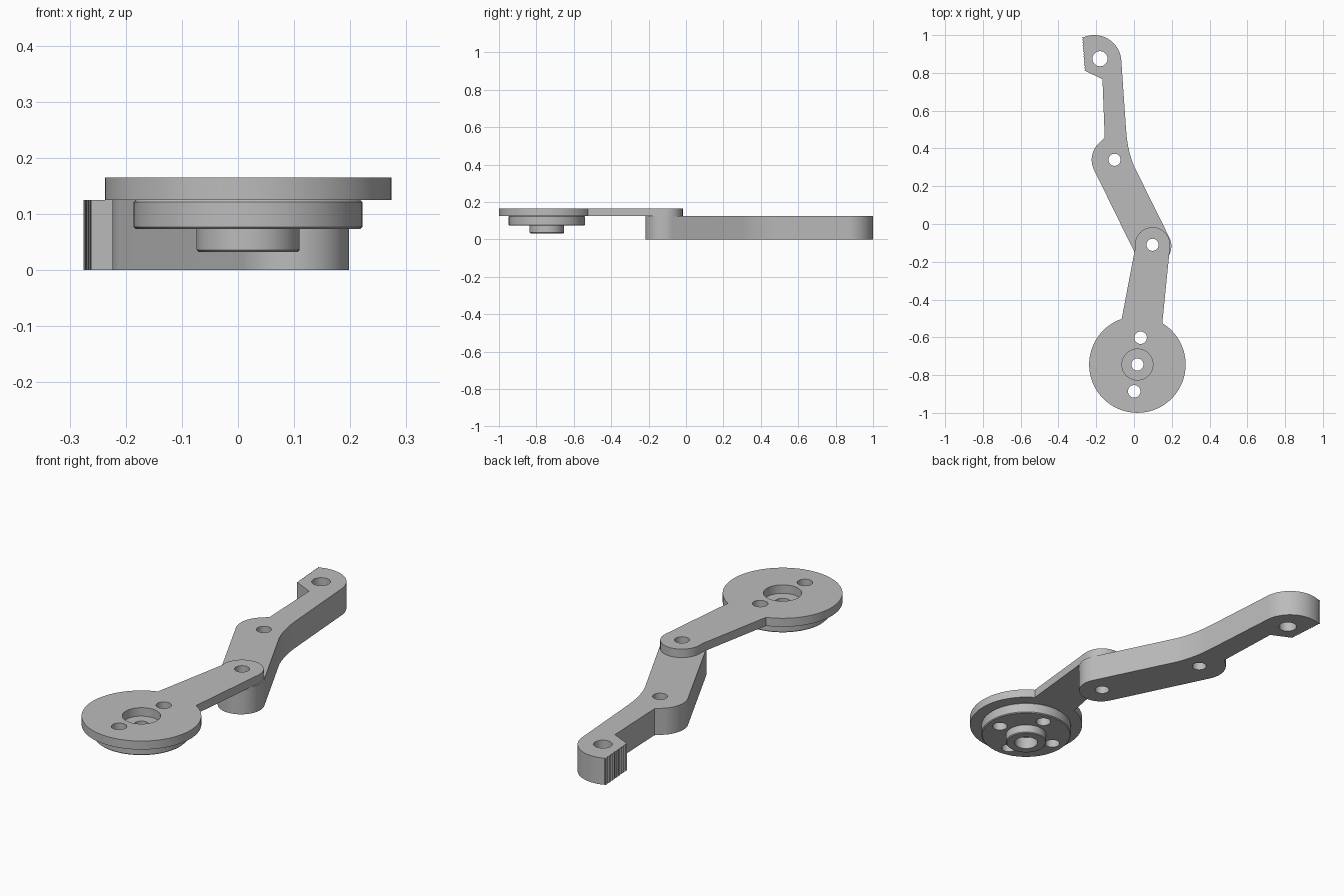
import bpy, bmesh
from math import sin, cos, radians, pi, tau
from mathutils import Vector

cube = bpy.data.objects.get("Cube")
if cube:
    bpy.data.objects.remove(cube)

grey = bpy.data.materials.new("plain_grey")
grey.use_nodes = True
grey.diffuse_color = (0.5, 0.5, 0.5, 1)
grey.node_tree.nodes["Principled BSDF"].inputs["Base Color"].default_value = (0.5, 0.5, 0.5, 1)

HUB = Vector((0.018, -0.744))      # centre of the disc
ELBOW = Vector((0.098, -0.11))     # joint between the two links
MIDDLE = Vector((-0.103, 0.34))
END = Vector((-0.18, 0.875))
BOLT = Vector((0.017, 0.142))      # offset of one bolt hole from the hub


def arc(centre, radius, start, stop, steps=24):
    angles = [radians(start + (stop - start) * i / steps) for i in range(steps + 1)]
    return [(centre[0] + radius * cos(a), centre[1] + radius * sin(a)) for a in angles]


def circle(centre, radius):
    return arc(centre, radius, 0, 360, 48)[:-1]


def finish(obj, angle=30):
    obj.data.materials.clear()
    obj.data.materials.append(grey)
    bpy.ops.object.select_all(action='DESELECT')
    obj.select_set(True)
    bpy.context.view_layer.objects.active = obj
    bpy.ops.object.shade_smooth_by_angle(angle=radians(angle))


def plate(name, loops, bottom, top):
    """Extrude an outline with holes into a flat plate."""
    curve = bpy.data.curves.new(name, 'CURVE')
    curve.dimensions = '2D'
    curve.fill_mode = 'BOTH'
    curve.extrude = (top - bottom) / 2
    for loop in loops:
        spline = curve.splines.new('POLY')
        spline.points.add(len(loop) - 1)
        for point, (x, y) in zip(spline.points, loop):
            point.co = (x, y, 0, 1)
        spline.use_cyclic_u = True
    obj = bpy.data.objects.new(name, curve)
    bpy.context.collection.objects.link(obj)
    obj.location.z = (top + bottom) / 2
    bpy.ops.object.select_all(action='DESELECT')
    obj.select_set(True)
    bpy.context.view_layer.objects.active = obj
    bpy.ops.object.convert(target='MESH')
    obj = bpy.context.object
    bm = bmesh.new()
    bm.from_mesh(obj.data)
    bmesh.ops.remove_doubles(bm, verts=bm.verts, dist=0.0001)
    bmesh.ops.recalc_face_normals(bm, faces=bm.faces)
    bm.to_mesh(obj.data)
    bm.free()
    finish(obj)
    return obj


def lathe(name, profile, centre, steps=64):
    """Spin a closed radius and height profile around a vertical axis."""
    bm = bmesh.new()
    rings = []
    for i in range(steps):
        a = tau * i / steps
        rings.append([bm.verts.new((centre[0] + r * cos(a), centre[1] + r * sin(a), z))
                      for r, z in profile])
    n = len(profile)
    for i in range(steps):
        p, q = rings[i], rings[(i + 1) % steps]
        for j in range(n):
            k = (j + 1) % n
            bm.faces.new((p[j], q[j], q[k], p[k]))
    bmesh.ops.recalc_face_normals(bm, faces=bm.faces)
    mesh = bpy.data.meshes.new(name)
    bm.to_mesh(mesh)
    bm.free()
    obj = bpy.data.objects.new(name, mesh)
    bpy.context.collection.objects.link(obj)
    return obj


# Upper arm: round disc running into a tapering arm with a rounded tip
upper_outline = (arc(HUB, 0.2555, 109, 419, 80)
                 + arc(ELBOW, 0.093, -5, 190))
upper_holes = [circle(HUB, 0.082), circle(HUB + BOLT, 0.033),
               circle(HUB - BOLT, 0.033), circle(ELBOW, 0.032)]
plate("upper_arm", [upper_outline] + upper_holes, 0.125, 0.165)

# Lower arm: bent thick bar with a finely toothed end face
teeth_top, teeth_bottom = Vector((-0.275, 0.99)), Vector((-0.262, 0.812))
teeth = []
for i in range(25):
    p = teeth_top.lerp(teeth_bottom, i / 24)
    teeth.append((p.x + (0.004 if i % 2 else 0), p.y))
bend = [(-0.042, 0.50), (-0.038, 0.455), (-0.032, 0.415), (-0.023, 0.375),
        (-0.012, 0.338), (0, 0.307)]
lower_outline = (teeth + [(-0.167, 0.767), (-0.155, 0.457)]
                 + arc(MIDDLE, 0.121, 130, 208)
                 + arc((0.098, -0.117), 0.1, 207, 387)
                 + bend[::-1]
                 + arc((-0.21, 0.857), 0.143, 3, 114))
lower_holes = [circle(END, 0.04), circle(MIDDLE, 0.032), circle(ELBOW, 0.032)]
plate("lower_arm", [lower_outline] + lower_holes, 0, 0.125)

# Hub: stepped turned part with softened rims and a counterbore below
b = 0.004
hub = lathe("hub", [(0.032, 0.125), (0.204 - b, 0.125), (0.204, 0.125 - b),
                    (0.204, 0.073 + b), (0.204 - b, 0.073), (0.092, 0.073),
                    (0.092, 0.032 + b), (0.092 - b, 0.032), (0.052, 0.032),
                    (0.052, 0.09), (0.032, 0.09)], HUB)

# Four bolt holes through the hub
for i in range(4):
    angle = i * pi / 2
    offset = Vector((BOLT.x * cos(angle) - BOLT.y * sin(angle),
                     BOLT.x * sin(angle) + BOLT.y * cos(angle)))
    spot = HUB + offset
    bpy.ops.mesh.primitive_cylinder_add(vertices=48, radius=0.033, depth=0.2,
                                        location=(spot.x, spot.y, 0.1))
    cutter = bpy.context.object
    cutter.name = "bolt_hole_cutter"
    cutter.hide_render = True
    cut = hub.modifiers.new("bolt_hole", 'BOOLEAN')
    cut.operation = 'DIFFERENCE'
    cut.solver = 'EXACT'
    cut.object = cutter
    bpy.context.view_layer.objects.active = hub
    bpy.ops.object.modifier_apply(modifier=cut.name)
    bpy.data.objects.remove(cutter)
finish(hub)
